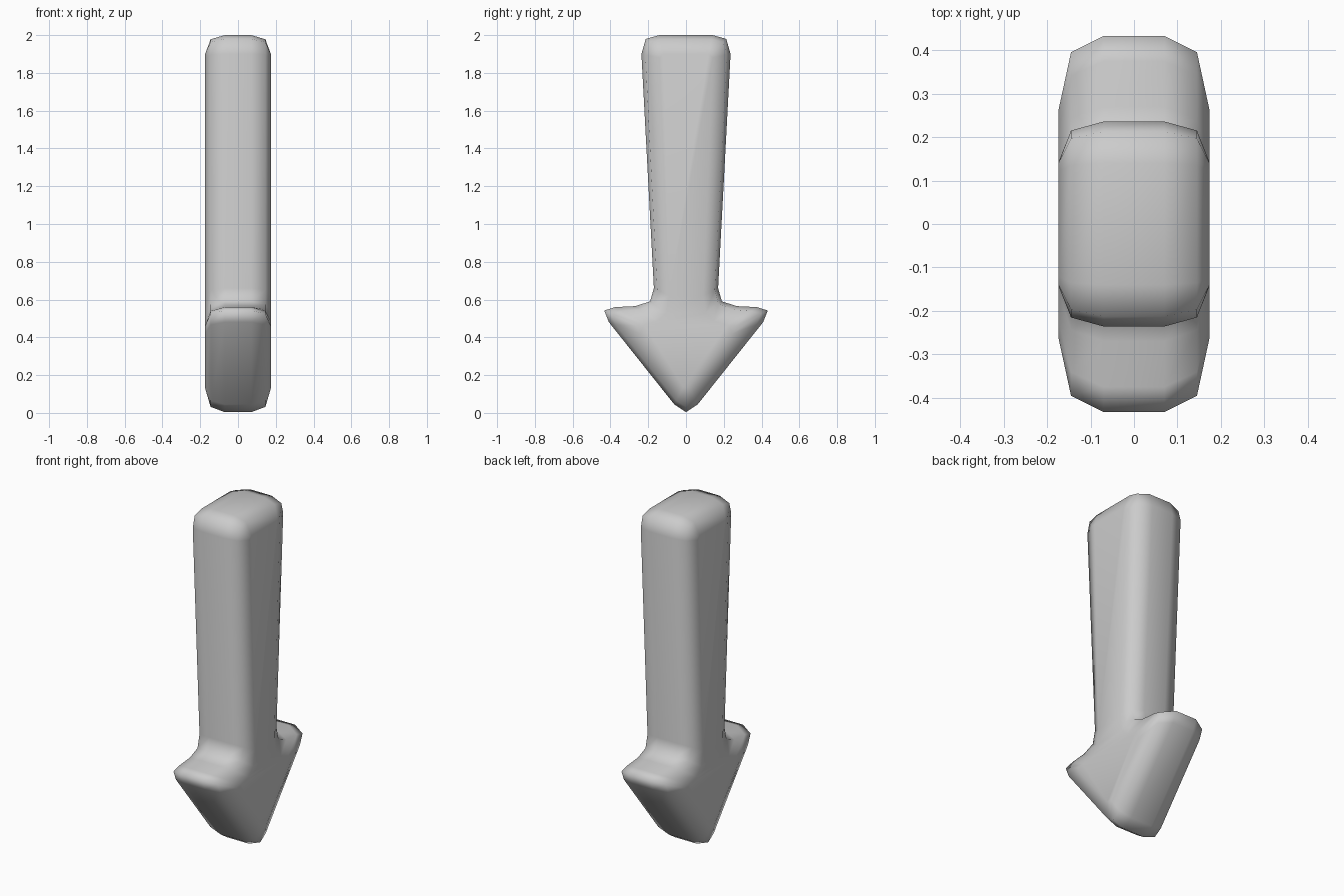
import bpy, bmesh

if "Cube" in bpy.data.objects:
    bpy.data.objects.remove(bpy.data.objects["Cube"])

# Half outlines (y, z) from top centre to tip: full silhouette and flat side face
OUTER = [(0.14, 2.0), (0.213, 1.98), (0.236, 1.9), (0.17, 0.66), (0.19, 0.59), (0.27, 0.565),
         (0.375, 0.56), (0.433, 0.542), (0.408, 0.48), (0.062, 0.045), (0, 0.004)]
INNER = [(0.12, 1.9), (0.14, 1.9), (0.142, 1.88), (0.09, 0.62), (0.105, 0.53), (0.15, 0.485),
         (0.22, 0.465), (0.262, 0.46), (0.245, 0.42), (0.015, 0.138), (0, 0.13)]


def blend(t):
    return [(a + (c - a) * t, b + (d - b) * t) for (a, b), (c, d) in zip(OUTER, INNER)]


def ring(bm, x, t):
    half = blend(t)
    full = half + [(-y, z) for y, z in reversed(half[:-1])]
    return [bm.verts.new((x, y, z)) for y, z in full]


# Rounded arrow: lofted slices across the thickness
bm = bmesh.new()
slices = [(0.07, 0), (0.145, 0.22), (0.174, 1)]
layers = [(-x, t) for x, t in reversed(slices)] + slices
rings = [ring(bm, x, t) for x, t in layers]
n = len(rings[0])
for a, b in zip(rings, rings[1:]):
    for i in range(n):
        j = (i + 1) % n
        bm.faces.new((a[i], a[j], b[j], b[i]))

# Flat side faces
bm.faces.new(rings[0])
bm.faces.new(rings[-1])
bmesh.ops.recalc_face_normals(bm, faces=bm.faces)
for f in bm.faces:
    f.smooth = True

mesh = bpy.data.meshes.new("arrow")
bm.to_mesh(mesh)
bm.free()
arrow = bpy.data.objects.new("arrow", mesh)
bpy.context.collection.objects.link(arrow)
